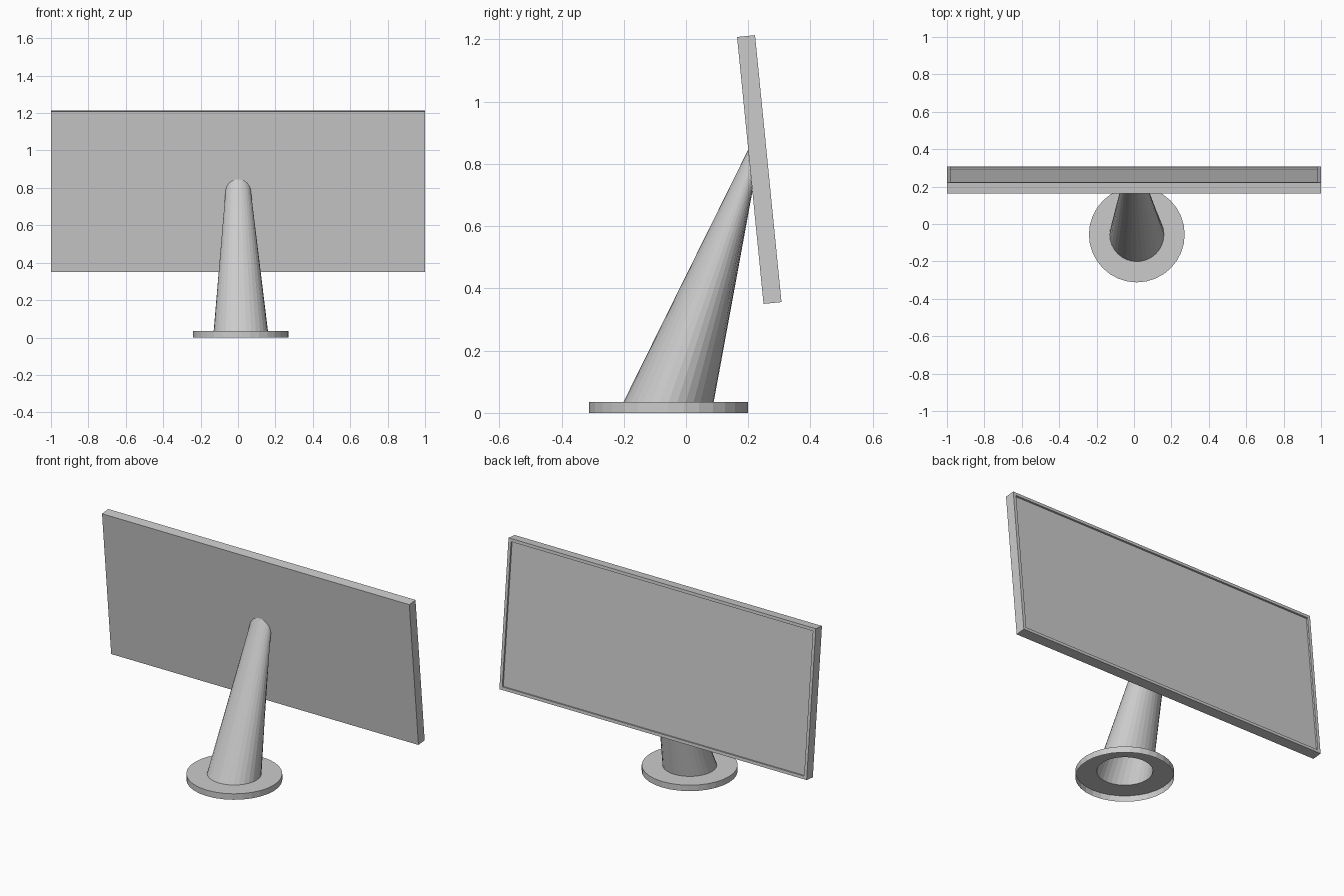
import bpy, bmesh
from math import cos, sin, pi
from mathutils import Matrix, Vector

if "Cube" in bpy.data.objects:
    bpy.data.objects.remove(bpy.data.objects["Cube"])

TILT = 0.0988
SIDES = 32


def finish(bm, name):
    bmesh.ops.recalc_face_normals(bm, faces=bm.faces)
    mesh = bpy.data.meshes.new(name)
    bm.to_mesh(mesh)
    bm.free()
    obj = bpy.data.objects.new(name, mesh)
    bpy.context.collection.objects.link(obj)
    return obj


def ring(bm, centre, radius, lean):
    # lean tips the circle about x, raising its front (-y) side
    rot = Matrix.Rotation(lean, 3, 'X')
    c = Vector(centre)
    return [bm.verts.new(c + rot @ Vector((radius * cos(a), radius * sin(a), 0)))
            for a in (2 * pi * i / SIDES for i in range(SIDES))]


# stand: open-bottomed foot flowing into a leaning, tapering neck
bm = bmesh.new()
rings = [ring(bm, c, r, lean) for c, r, lean in (
    ((0.015, -0.056, 0), 0.256, 0),
    ((0.015, -0.056, 0.035), 0.256, 0),
    ((0.015, -0.056, 0.035), 0.145, 0),
    ((0.001, 0.2065, 0.778), 0.068, TILT - pi / 2))]
for lower, upper in zip(rings, rings[1:]):
    for i in range(SIDES):
        j = (i + 1) % SIDES
        bm.faces.new((lower[i], lower[j], upper[j], upper[i]))
finish(bm, "stand")

# screen: slab with a recessed display on its +y face
bm = bmesh.new()
bmesh.ops.create_cube(bm, size=1, matrix=Matrix.Diagonal((2, 0.058, 0.862, 1)))
display = max(bm.faces, key=lambda f: f.calc_center_median().y)
bmesh.ops.inset_region(bm, faces=[display], thickness=0.025)
recess = bmesh.ops.extrude_face_region(bm, geom=[display])
bmesh.ops.translate(bm, vec=(0, -0.01, 0),
                    verts=[v for v in recess["geom"] if isinstance(v, bmesh.types.BMVert)])
if display.is_valid:
    bmesh.ops.delete(bm, geom=[display], context='FACES_ONLY')
screen = finish(bm, "screen")
screen.location = (0, 0.2355, 0.782)
screen.rotation_euler.x = TILT
